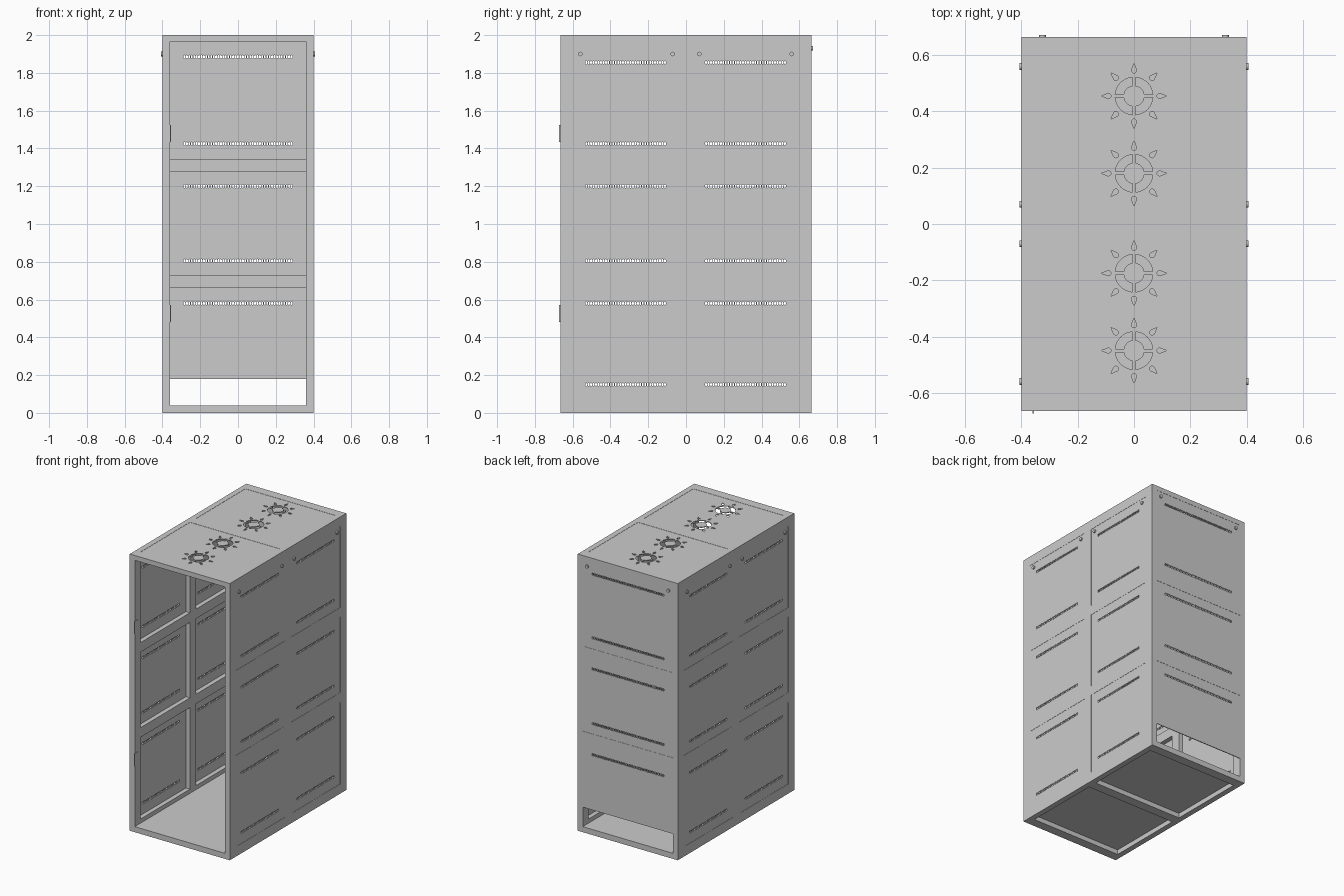
import bpy, bmesh
from math import sin, cos, pi, radians, sqrt, acos, asin
from mathutils import Matrix, Vector

if "Cube" in bpy.data.objects:
    bpy.data.objects.remove(bpy.data.objects["Cube"])

W, D, H = 0.4, 0.665, 2.0      # half width, half depth, height
IX, IY, MID = 0.36, 0.598, 0.035
T = 0.006                      # sheet thickness
INSET = 0.0015


def boxes(name, ranges):
    bm = bmesh.new()
    for x0, x1, y0, y1, z0, z1 in ranges:
        m = Matrix.Translation(((x0 + x1) / 2, (y0 + y1) / 2, (z0 + z1) / 2)) @ \
            Matrix.Diagonal((x1 - x0, y1 - y0, z1 - z0, 1))
        bmesh.ops.create_cube(bm, size=1, matrix=m)
    me = bpy.data.meshes.new(name)
    bm.to_mesh(me)
    bm.free()
    ob = bpy.data.objects.new(name, me)
    bpy.context.collection.objects.link(ob)
    return ob


def sheet(name, loops, u, v, loc):
    """Flat sheet: first loop is the outline, the others are holes."""
    cu = bpy.data.curves.new(name, 'CURVE')
    cu.dimensions = '2D'
    cu.fill_mode = 'BOTH'
    cu.extrude = T / 2
    for pts in loops:
        sp = cu.splines.new('POLY')
        sp.points.add(len(pts) - 1)
        for p, (a, b) in zip(sp.points, pts):
            p.co = (a, b, 0, 1)
        sp.use_cyclic_u = True
    tmp = bpy.data.objects.new(name + "_curve", cu)
    bpy.context.collection.objects.link(tmp)
    dg = bpy.context.evaluated_depsgraph_get()
    me = bpy.data.meshes.new_from_object(tmp.evaluated_get(dg))
    bpy.data.objects.remove(tmp)
    u, v = Vector(u), Vector(v)
    m = Matrix((u, v, u.cross(v))).transposed().to_4x4()
    me.transform(Matrix.Translation(loc) @ m)
    ob = bpy.data.objects.new(name, me)
    bpy.context.collection.objects.link(ob)
    return ob


def rect(a0, a1, b0, b1):
    return [(a0, b0), (a1, b0), (a1, b1), (a0, b1)]


def vent_row(a0, a1, b, pitch=0.0128, w=0.0095, h=0.02):
    """Row of small upright hexagonal slots."""
    n = int((a1 - a0) / pitch)
    out = []
    for i in range(n):
        c = a0 + (i + 0.5) * (a1 - a0) / n
        out.append([(c, b - h / 2), (c + w / 2, b - h / 4), (c + w / 2, b + h / 4),
                    (c, b + h / 2), (c - w / 2, b + h / 4), (c - w / 2, b - h / 4)])
    return out


def fan_vent(cx, cy):
    """Four ring-segment openings surrounded by eight teardrops."""
    out = []
    ri, ro, g = 0.037, 0.067, 0.006
    for q in range(4):
        pts = []
        for r, flip in ((ro, False), (ri, True)):
            a = asin(g / r)
            arc = [q * pi / 2 + a + (pi / 2 - 2 * a) * k / 8 for k in range(9)]
            pts += [(cx + r * cos(t), cy + r * sin(t)) for t in (arc[::-1] if flip else arc)]
        out.append(pts)
    for k in range(8):
        t, r, c, tip = k * pi / 4, 0.009, 0.091, 0.116
        a = acos(r / (tip - c))
        local = [(tip, 0)] + [(c + r * cos(s), r * sin(s)) for s in
                              [a + (2 * pi - 2 * a) * j / 10 for j in range(11)]]
        out.append([(cx + x * cos(t) - y * sin(t), cy + x * sin(t) + y * cos(t))
                    for x, y in local])
    return out


# Corner and middle posts
posts = []
for s in (-1, 1):
    x0, x1 = sorted((s * IX, s * W))
    for y0, y1 in ((-D, -IY), (-MID, MID), (IY, D)):
        posts.append((x0, x1, y0, y1, 0, H))
boxes("frame_posts", posts)

# Side rails between the posts
rails = []
for s in (-1, 1):
    x0, x1 = sorted((s * IX, s * W))
    for y0, y1 in ((-IY, -MID), (MID, IY)):
        for z0, z1 in ((0, 0.07), (0.66, 0.73), (1.275, 1.345), (1.93, H)):
            rails.append((x0, x1, y0, y1, z0, z1))
boxes("side_rails", rails)

# Cross rails at the base, top and back
cross = []
for y0, y1 in ((-D, -IY), (-MID, MID), (IY, D)):
    cross += [(-IX, IX, y0, y1, 0, 0.04), (-IX, IX, y0, y1, 1.965, H)]
cross += [(-IX, IX, IY, D, z0, z1) for z0, z1 in ((0.66, 0.73), (1.275, 1.345))]
boxes("cross_rails", cross)

# Vented side panels
bays = [(0.07, 0.66, (0.15, 0.58)), (0.73, 1.275, (0.805, 1.20)), (1.345, 1.93, (1.425, 1.855))]
for s, side in ((-1, "left"), (1, "right")):
    for y0, y1, a0, a1 in ((-IY, -MID, -0.535, -0.105), (MID, IY, 0.10, 0.53)):
        for z0, z1, rows in bays:
            loops = [rect(y0, y1, z0, z1)]
            for z in rows:
                loops += vent_row(a0, a1, z)
            sheet(side + "_panel", loops, (0, 1, 0), (0, 0, 1),
                  (s * (W - INSET - T / 2), 0, 0))

# Vented back panels, open at the bottom
for z0, z1, rows in ((0.18, 0.66, (0.58,)), bays[1], (1.345, 1.965, (1.425, 1.885))):
    loops = [rect(-IX, IX, z0, z1)]
    for z in rows:
        loops += vent_row(-0.29, 0.29, z)
    sheet("back_panel", loops, (1, 0, 0), (0, 0, 1), (0, D - INSET - T / 2, 0))

# Top panels with fan vents, and floor panels
for y0, y1, fans in ((-IY, -MID, (-0.45, -0.175)), (MID, IY, (0.18, 0.455))):
    loops = [rect(-IX, IX, y0, y1)]
    for fy in fans:
        loops += fan_vent(0, fy)
    sheet("top_panel", loops, (1, 0, 0), (0, 1, 0), (0, 0, H - INSET - T / 2))
    sheet("floor_panel", [rect(-IX, IX, y0, y1)], (1, 0, 0), (0, 1, 0), (0, 0, 0.04 - T / 2))


# Round fasteners near the top
def bolt(loc, rot):
    bpy.ops.mesh.primitive_cylinder_add(vertices=16, radius=0.012, depth=0.014,
                                        location=loc, rotation=rot)
    bpy.context.object.name = "panel_bolt"
    bpy.ops.object.shade_smooth_by_angle(angle=radians(40))


for s in (-1, 1):
    for y in (-0.56, -0.07, 0.07, 0.56):
        bolt((s * W, y, 1.90), (0, pi / 2, 0))
    bolt((s * 0.325, D, 1.93), (pi / 2, 0, 0))

# Door hinge plates on the left front post
boxes("hinge_plates", [(-0.361, -0.356, -0.673, -0.63, z, z + 0.09) for z in (0.48, 1.435)])
